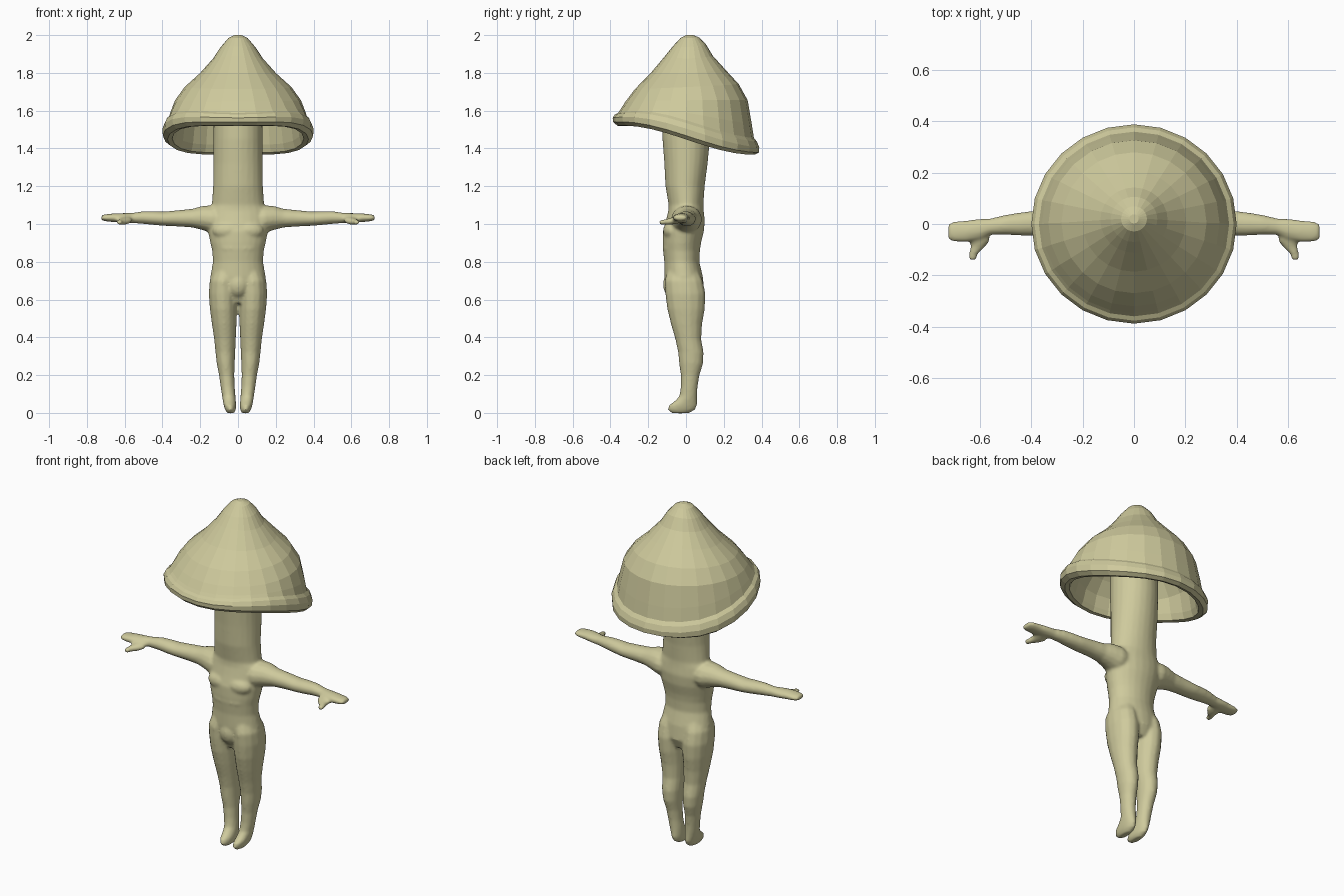
import bpy, bmesh, math

skin = bpy.data.materials.new("pale mushroom")
skin.diffuse_color = (0.62, 0.59, 0.335, 1)


def finish(name, bm):
    bmesh.ops.recalc_face_normals(bm, faces=bm.faces)
    me = bpy.data.meshes.new(name)
    bm.to_mesh(me)
    bm.free()
    me.materials.append(skin)
    ob = bpy.data.objects.new(name, me)
    bpy.context.collection.objects.link(ob)
    return ob


def skin_rings(name, rings):
    """Closed tube through rings of points."""
    bm = bmesh.new()
    vs = [[bm.verts.new(p) for p in r] for r in rings]
    n = len(rings[0])
    for a, b in zip(vs, vs[1:]):
        for i in range(n):
            j = (i + 1) % n
            bm.faces.new((a[i], a[j], b[j], b[i]))
    bm.faces.new(vs[0])
    bm.faces.new(vs[-1])
    return finish(name, bm)


def loft(name, axis, sections, n=12, s=1):
    """Sections are (position on axis, centre 1, centre 2, radius 1, radius 2); s mirrors x."""
    rings = []
    for t, c1, c2, r1, r2 in sections:
        ring = []
        for k in range(n):
            a = math.tau * (k + 0.5) / n
            p, q = c1 + r1 * math.cos(a), c2 + r2 * math.sin(a)
            x, y, z = {'x': (t, p, q), 'y': (p, t, q), 'z': (p, q, t)}[axis]
            ring.append((x * s, y, z))
        rings.append(ring)
    return skin_rings(name, rings)


def blob(name, c, r):
    bm = bmesh.new()
    bmesh.ops.create_uvsphere(bm, u_segments=16, v_segments=10, radius=1)
    for v in bm.verts:
        v.co = [c[i] + r[i] * v.co[i] for i in range(3)]
    return finish(name, bm)


# Torso with the thick stalk as head
body = loft("body", 'z', [
    (.58, 0, 0, .09, .07), (.64, 0, -.002, .143, .099), (.72, 0, -.012, .147, .102),
    (.80, 0, -.022, .133, .093), (.86, 0, -.024, .137, .098), (.90, 0, -.022, .147, .102),
    (.96, 0, -.014, .159, .109), (1.02, 0, -.003, .166, .103), (1.07, 0, 0, .159, .094),
    (1.10, 0, 0, .139, .092), (1.20, 0, -.005, .132, .104), (1.32, 0, 0, .131, .115),
    (1.45, 0, .001, .130, .126), (1.60, 0, .001, .129, .126), (1.79, 0, .001, .128, .122)], 24)

parts = []
for s in (1, -1):
    side = "left" if s > 0 else "right"
    # Leg and foot
    parts.append(loft(side + "_leg", 'z', [
        (-.002, .039, -.030, .018, .046), (.016, .040, -.025, .029, .073), (.04, .043, -.016, .033, .076),
        (.065, .046, .001, .035, .058), (.09, .049, .012, .036, .047), (.14, .055, .017, .038, .045),
        (.20, .060, .022, .041, .050), (.26, .065, .027, .048, .064), (.32, .067, .026, .053, .068),
        (.39, .069, .012, .058, .069), (.47, .073, .003, .066, .083), (.55, .077, 0, .073, .100),
        (.63, .079, -.003, .077, .107), (.70, .078, -.012, .073, .102), (.76, .065, -.017, .060, .08)],
        14, s))
    # Arm and hand
    parts.append(loft(side + "_arm", 'x', [
        (.07, 0, 1.02, .075, .068), (.14, .003, 1.025, .082, .074), (.19, .005, 1.032, .069, .064),
        (.24, .005, 1.031, .055, .050), (.31, .005, 1.030, .050, .044), (.39, .003, 1.028, .049, .038),
        (.44, .000, 1.031, .046, .037), (.50, -.003, 1.034, .039, .034), (.56, -.010, 1.032, .032, .027),
        (.60, -.020, 1.032, .041, .026), (.65, -.028, 1.033, .043, .024), (.70, -.030, 1.033, .041, .019),
        (.724, -.030, 1.033, .030, .013)], 14, s))
    # Thumb with a small nub beside it
    parts.append(loft(side + "_thumb", 'y', [
        (-.03, .600, 1.026, .038, .021), (-.065, .600, 1.018, .041, .020), (-.088, .608, 1.013, .030, .018),
        (-.115, .625, 1.010, .018, .015), (-.142, .629, 1.009, .014, .012)], 10, s))
    # Shallow chest muscle
    parts.append(blob(side + "_chest", (s * .052, -.072, .965), (.085, .050, .050)))
# Belly ridge and groin
parts.append(blob("belly", (0, -.084, .872), (.100, .040, .035)))
parts.append(blob("groin", (0, -.072, .680), (.060, .050, .070)))

# Fuse everything into one soft skin
bpy.ops.object.select_all(action='DESELECT')
for p in parts + [body]:
    p.select_set(True)
bpy.context.view_layer.objects.active = body
bpy.ops.object.join()
remesh = body.modifiers.new("fuse", 'REMESH')
remesh.mode, remesh.voxel_size = 'VOXEL', 0.008
remesh.use_smooth_shade = True
soften = body.modifiers.new("soften", 'SMOOTH')
soften.factor, soften.iterations = 0.5, 6

# Mushroom cap: (radius, centre y, z at front, z at side, z at back), outside, rim, then inside
cap = [(.018, .02, 2.0, 2.0, 2.0), (.05, .02, 1.985, 1.985, 1.988), (.09, .018, 1.94, 1.938, 1.95),
       (.13, .015, 1.888, 1.877, 1.89), (.20, .01, 1.80, 1.798, 1.82), (.28, .005, 1.715, 1.725, 1.74),
       (.33, .003, 1.648, 1.655, 1.655), (.355, 0, 1.605, 1.59, 1.53), (.367, 0, 1.588, 1.55, 1.455),
       (.384, 0, 1.580, 1.535, 1.435), (.396, 0, 1.562, 1.505, 1.405), (.394, 0, 1.540, 1.468, 1.378),
       (.370, 0, 1.520, 1.448, 1.367), (.345, 0, 1.518, 1.452, 1.378), (.333, 0, 1.545, 1.49, 1.42),
       (.315, 0, 1.61, 1.60, 1.55), (.265, 0, 1.68, 1.68, 1.67), (.18, 0, 1.765, 1.765, 1.765),
       (.11, 0, 1.80, 1.80, 1.80)]
rings = []
for i, (r, cy, zf, zs, zb) in enumerate(cap):
    wave = 0.045 if 8 <= i <= 14 else 0.02 if i == 7 else 0
    ring = []
    for k in range(24):
        a = math.tau * k / 24
        q = math.sin(a)
        z = zs + (zb - zf) / 2 * q + ((zb + zf) / 2 - zs) * q * q - wave * (q - q ** 3)
        ring.append((r * 1.01 * math.cos(a), cy + r * .98 * q, z))
    rings.append(ring)
skin_rings("cap", rings)
